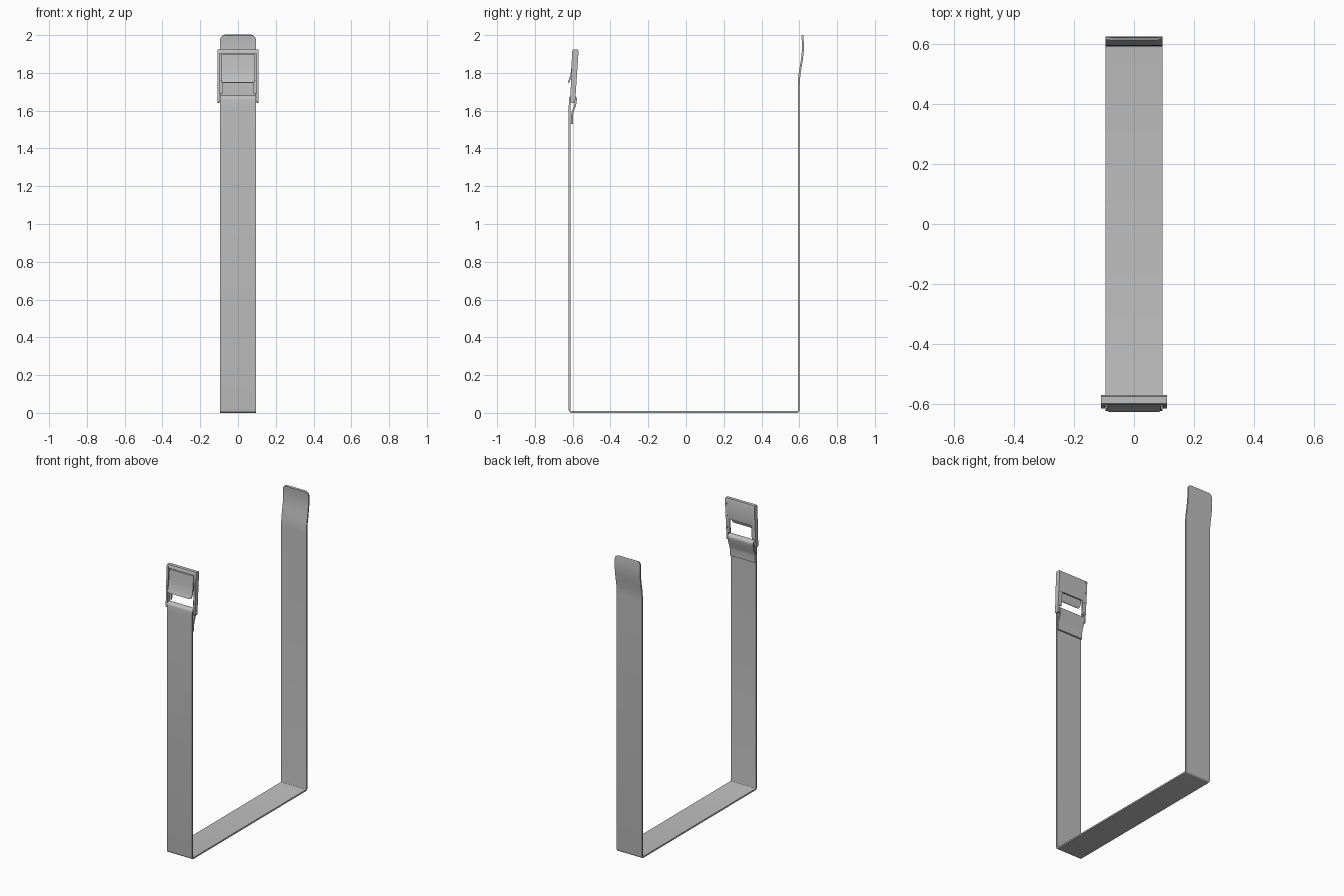
import bpy, bmesh, math
from mathutils import Vector

if "Cube" in bpy.data.objects:
    bpy.data.objects.remove(bpy.data.objects["Cube"])

grey = bpy.data.materials.new("webbing grey")
grey.diffuse_color = (0.52, 0.52, 0.52, 1)
grey.use_nodes = True
grey.node_tree.nodes["Principled BSDF"].inputs["Base Color"].default_value = grey.diffuse_color


def finish(name, bm):
    bmesh.ops.recalc_face_normals(bm, faces=bm.faces[:])
    me = bpy.data.meshes.new(name)
    bm.to_mesh(me)
    bm.free()
    me.materials.append(grey)
    ob = bpy.data.objects.new(name, me)
    bpy.context.collection.objects.link(ob)
    bpy.context.view_layer.objects.active = ob
    ob.select_set(True)
    bpy.ops.object.shade_smooth_by_angle(angle=math.radians(35))
    ob.select_set(False)
    return ob


def ribbon(name, pts, thick):
    """Band along (y, z, half width) points, thickened about its centre line."""
    bm = bmesh.new()
    rings = []
    for i, (y, z, w) in enumerate(pts):
        a = Vector(pts[max(i - 1, 0)][:2])
        b = Vector(pts[min(i + 1, len(pts) - 1)][:2])
        p = Vector((y, z))
        d0, d1 = (p - a).normalized(), (b - p).normalized()
        t = (d0 + d1).normalized()
        k = max(0.5, t.dot(d1 if d1.length else d0))
        n = Vector((-t.y, t.x)) * thick / 2 / k
        rings.append([bm.verts.new((sx * w, y + s * n.x, z + s * n.y))
                      for sx, s in ((-1, -1), (1, -1), (1, 1), (-1, 1))])
    for r, q in zip(rings, rings[1:]):
        for j in range(4):
            bm.faces.new((r[j], r[(j + 1) % 4], q[(j + 1) % 4], q[j]))
    bm.faces.new(rings[0])
    bm.faces.new(rings[-1])
    return finish(name, bm)


def prism(name, outline, x0, x1):
    """Extrude a (y, z) outline from x0 to x1."""
    bm = bmesh.new()
    f = bm.faces.new([bm.verts.new((x0, y, z)) for y, z in outline])
    ext = bmesh.ops.extrude_face_region(bm, geom=[f])["geom"]
    bmesh.ops.translate(bm, vec=(x1 - x0, 0, 0),
                        verts=[v for v in ext if isinstance(v, bmesh.types.BMVert)])
    return finish(name, bm)


def arc(cy, cz, r, a0, a1, n):
    return [(cy + r * math.cos(math.radians(a0 + (a1 - a0) * i / n)),
             cz + r * math.sin(math.radians(a0 + (a1 - a0) * i / n))) for i in range(n + 1)]


# Strap: short tail, loop over the buckle bar, down, across and up to the free tip
W = 0.094
path = [(-0.604, 1.53), (-0.604, 1.575), (-0.600, 1.595), (-0.588, 1.625)]
path += arc(-0.5985, 1.66, 0.0165, -20, 180, 12)
path += [(-0.616, 1.62)]
path += arc(-0.606, 0.015, 0.010, 180, 270, 5)
path += arc(0.587, 0.015, 0.010, 270, 360, 5)
path += [(0.597, 1.73), (0.598, 1.76), (0.602, 1.80), (0.609, 1.84),
         (0.615, 1.88), (0.619, 1.92), (0.619, 1.95)]
strap = [(y, z, W) for y, z in path]
# Rounded corners at the free tip
for i in range(7):
    a = math.radians(15 * i)
    strap.append((0.618 - 0.003 * i / 6, 1.975 + 0.025 * math.sin(a),
                  W - 0.025 * (1 - math.cos(a))))
ribbon("strap", strap, 0.01)

# Buckle side cheeks
cheek = [(-0.613, 1.645), (-0.608, 1.64), (-0.592, 1.64), (-0.587, 1.645),
         (-0.569, 1.915), (-0.574, 1.925), (-0.597, 1.925), (-0.603, 1.915)]
for side, s in (("left", -1), ("right", 1)):
    prism("buckle_cheek_" + side, cheek, s * 0.097, s * 0.109)
    # Narrow rails beside the rear opening
    prism("rear_rail_" + side, [(-0.592, 1.69), (-0.585, 1.69), (-0.578, 1.79), (-0.585, 1.79)],
          s * 0.080, s * 0.098)

# Rear plate and folded top edge
prism("rear_plate", [(-0.586, 1.785), (-0.578, 1.785), (-0.570, 1.915), (-0.574, 1.925),
                     (-0.597, 1.925), (-0.602, 1.915), (-0.602, 1.902), (-0.596, 1.902),
                     (-0.593, 1.915), (-0.579, 1.915)], -0.098, 0.098)

# Hinge bar that carries the strap loop
prism("strap_bar", arc(-0.5985, 1.66, 0.010, 0, 337.5, 15), -0.105, 0.105)

# Clamping lever with a turned-out lip and rounded lower corners
ribbon("clamp_lever", [(-0.597, 1.898, 0.090), (-0.603, 1.83, 0.090), (-0.609, 1.785, 0.090),
                       (-0.617, 1.762, 0.089), (-0.6205, 1.753, 0.086), (-0.622, 1.748, 0.080)],
       0.007)
# Toothed inner jaw behind the lever
prism("clamp_jaw", [(-0.604, 1.80), (-0.590, 1.80), (-0.586, 1.86), (-0.590, 1.895),
                    (-0.597, 1.895)], -0.085, 0.085)
